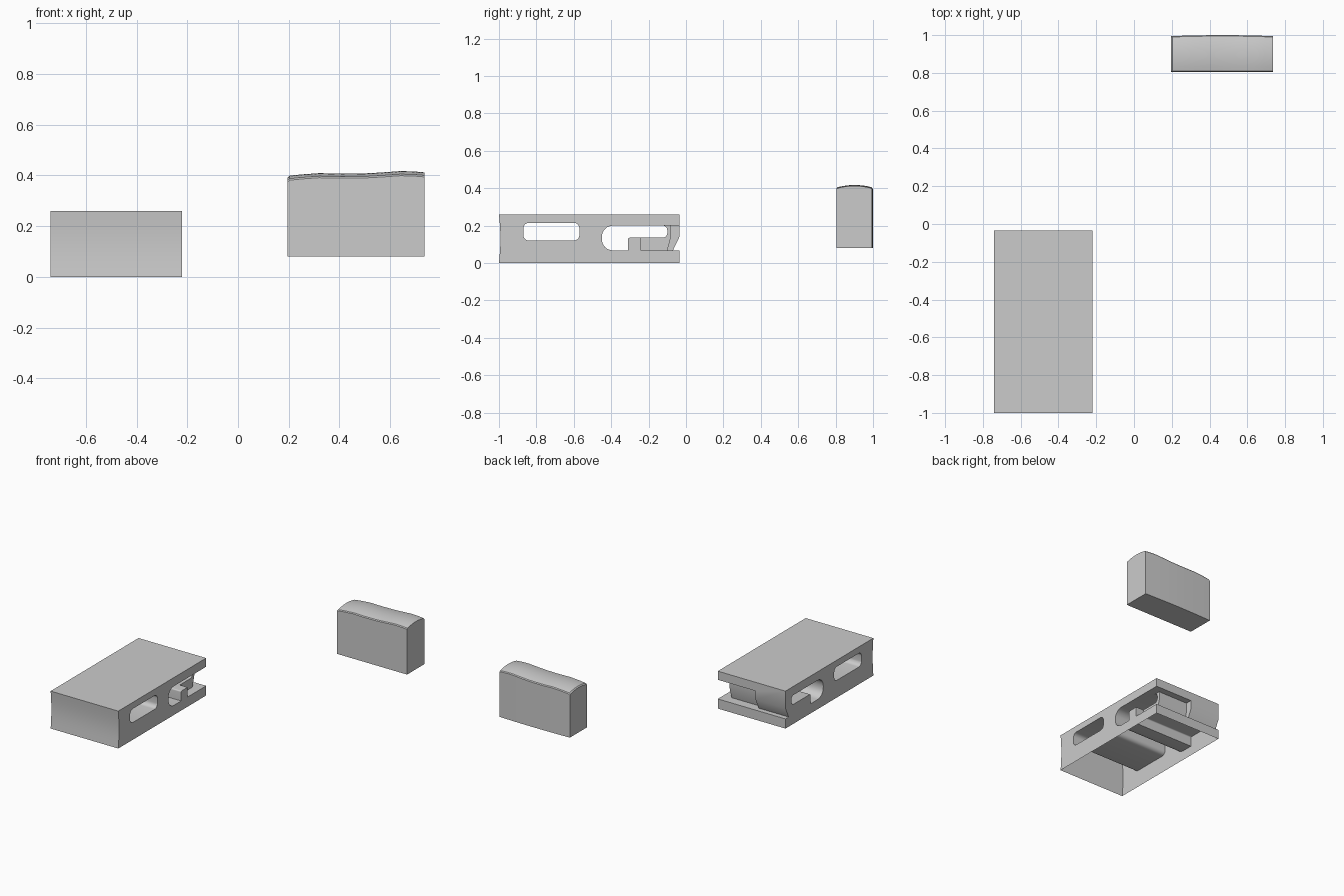
import bpy, bmesh, math
from mathutils import Vector

if "Cube" in bpy.data.objects:
    bpy.data.objects.remove(bpy.data.objects["Cube"])


def rounded(pts, seg=6):
    """Fillet a (y, z, radius) outline."""
    out = []
    n = len(pts)
    for i, (y, z, r) in enumerate(pts):
        p = Vector((y, z))
        if r == 0:
            out.append(p)
            continue
        a = (Vector(pts[i - 1][:2]) - p).normalized()
        b = (Vector(pts[(i + 1) % n][:2]) - p).normalized()
        half = a.angle(b) / 2
        centre = p + (a + b).normalized() * (r / math.sin(half))
        s = p + a * (r / math.tan(half)) - centre
        e = p + b * (r / math.tan(half)) - centre
        for k in range(seg + 1):
            t = k / seg
            ang = s.angle(e)
            v = (s * math.sin((1 - t) * ang) + e * math.sin(t * ang)) / math.sin(ang)
            out.append(centre + v)
    return out


def loft(name, rings):
    """Skin equal-length rings of 3D points and cap both ends."""
    bm = bmesh.new()
    vs = [[bm.verts.new(p) for p in r] for r in rings]
    n = len(rings[0])
    for a, b in zip(vs, vs[1:]):
        for i in range(n):
            j = (i + 1) % n
            bm.faces.new((a[i], a[j], b[j], b[i]))
    bm.faces.new(vs[0])
    bm.faces.new(vs[-1])
    bmesh.ops.recalc_face_normals(bm, faces=bm.faces)
    me = bpy.data.meshes.new(name)
    bm.to_mesh(me)
    bm.free()
    ob = bpy.data.objects.new(name, me)
    bpy.context.collection.objects.link(ob)
    return ob


def prism(name, outline, x0, x1):
    return loft(name, [[(x, p[0], p[1]) for p in outline] for x in (x0, x1)])


def smooth(ob):
    bpy.ops.object.select_all(action='DESELECT')
    ob.select_set(True)
    bpy.context.view_layer.objects.active = ob
    bpy.ops.object.shade_smooth_by_angle(angle=math.radians(30))


# housing with a slightly hollowed front face
X0, X1 = -0.74, -0.22
front = [(-1 + 0.008 * math.sin(math.pi * k / 8), 0.26 * k / 8) for k in range(9)]
body = prism("housing", front + [(-0.035, 0.26), (-0.035, 0)], X0, X1)

# through slots and stepped rear notches
LO, MID, HI = 0.067, 0.135, 0.2
cuts = [
    (rounded([(-0.87, 0.12, .03), (-0.57, 0.12, .03), (-0.57, 0.215, .03), (-0.87, 0.215, .03)]), -1, 0),
    (rounded([(-0.45, LO, .06), (-0.31, LO, 0), (-0.31, MID, .008), (-0.1, MID, .025),
              (-0.1, HI, .025), (-0.45, HI, .06)]), -1, 0),
    ([(-0.24, LO), (0.1, LO), (0.1, HI), (-0.24, HI)], -0.28, 0),
    ([(-0.1, LO), (0.1, LO), (0.1, HI), (-0.08, HI), (-0.08, 0.14)], -0.51, -0.25),
    ([(-0.07, LO), (0.1, LO), (0.1, 0.14), (-0.035, 0.14)], -1, -0.4),
]
bpy.context.view_layer.objects.active = body
for i, (outline, a, b) in enumerate(cuts):
    c = prism(f"cutter_{i}", outline, a, b)
    c.hide_render = True
    m = body.modifiers.new("cut", 'BOOLEAN')
    m.operation = 'DIFFERENCE'
    m.solver = 'EXACT'
    m.object = c
    bpy.ops.object.modifier_apply(modifier=m.name)
    bpy.data.objects.remove(c)

# underside is open
bm = bmesh.new()
bm.from_mesh(body.data)
under = [f for f in bm.faces if all(v.co.z < 0.001 for v in f.verts)]
bmesh.ops.delete(bm, geom=under, context='FACES')
bm.to_mesh(body.data)
bm.free()
smooth(body)

# separate block with a domed, gently wavy top
stations = [(0.196, .392), (0.203, .399), (0.25, .404), (0.32, .409), (0.41, .407), (0.5, .408),
            (0.57, .412), (0.64, .417), (0.69, .416), (0.736, .412)]
rings = []
for x, top in stations:
    t = (x - 0.196) / 0.54
    y0, y1 = 0.805, 0.995 + 0.005 * math.sin(math.pi * t)
    ring = [(x, y1, 0.08), (x, y0, 0.08), (x, y0, top - 0.018)]
    for k in range(9):
        s = -1 + k / 4
        y = (y0 + y1) / 2 + s * ((y1 - y0) / 2 - 0.005)
        ring.append((x, y, top - 0.012 * s * s))
    ring.append((x, y1, top - 0.018))
    rings.append(ring)
smooth(loft("domed_block", rings))
